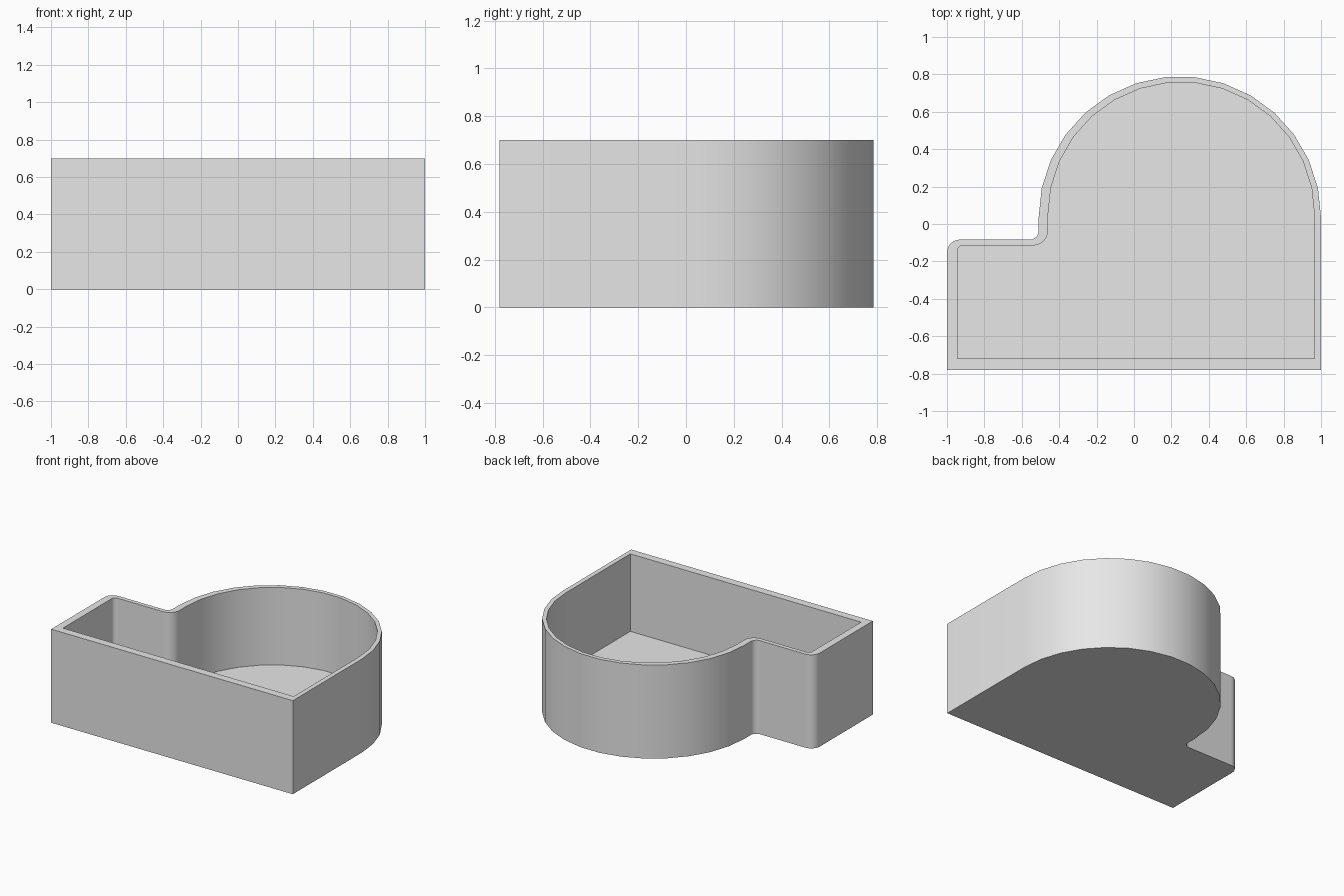
import bpy, bmesh
from math import sin, cos, radians

old = bpy.data.objects.get("Cube")
if old:
    bpy.data.objects.remove(old, do_unlink=True)

HEIGHT, FLOOR = 0.70, 0.12


def material(name, colour):
    m = bpy.data.materials.new(name)
    m.use_nodes = True
    m.diffuse_color = colour
    m.node_tree.nodes["Principled BSDF"].inputs["Base Color"].default_value = colour
    return m


def arc(cx, cy, r, start, end, steps):
    angles = [radians(start + (end - start) * i / steps) for i in range(steps + 1)]
    return [(cx + r * cos(a), cy + r * sin(a)) for a in angles]


def outline(left, right, front, back, step_y, neck, corner_r, fillet_r):
    """Counter-clockwise plan: box with a half-round back and a low side step."""
    r = (right - neck) / 2
    cy = back - r * cos(radians(6))
    pts = [(left, front), (right, front)]
    pts += arc((right + neck) / 2, cy, r, 0, 180, 15)
    pts += arc(neck - fillet_r, step_y + fillet_r, fillet_r, 0, -90, 6)
    pts += arc(left + corner_r, step_y - corner_r, corner_r, 90, 180, 6)
    return pts


outer = outline(-1, 1, -0.78, 0.785, -0.083, -0.51, 0.07, 0.045)
inner = outline(-0.945, 0.965, -0.72, 0.755, -0.115, -0.46, 0.03, 0.08)

# Open tray: outer wall, rim, inner wall, floor and underside
bm = bmesh.new()


def ring(points, z):
    return [bm.verts.new((x, y, z)) for x, y in points]


rings = [ring(outer, 0), ring(outer, HEIGHT), ring(inner, HEIGHT), ring(inner, FLOOR)]
n = len(outer)
for low, high in zip(rings, rings[1:]):
    for i in range(n):
        j = (i + 1) % n
        bm.faces.new((low[i], low[j], high[j], high[i]))
bm.faces.new(rings[0][::-1])
bm.faces.new(rings[-1])
bmesh.ops.recalc_face_normals(bm, faces=bm.faces)

mesh = bpy.data.meshes.new("tray")
bm.to_mesh(mesh)
bm.free()
tray = bpy.data.objects.new("tray", mesh)
bpy.context.collection.objects.link(tray)
mesh.materials.append(material("light grey", (0.8, 0.8, 0.8, 1)))

# Soft curved walls with crisp rims and corners
bpy.context.view_layer.objects.active = tray
tray.select_set(True)
bpy.ops.object.shade_smooth_by_angle(angle=radians(30))
